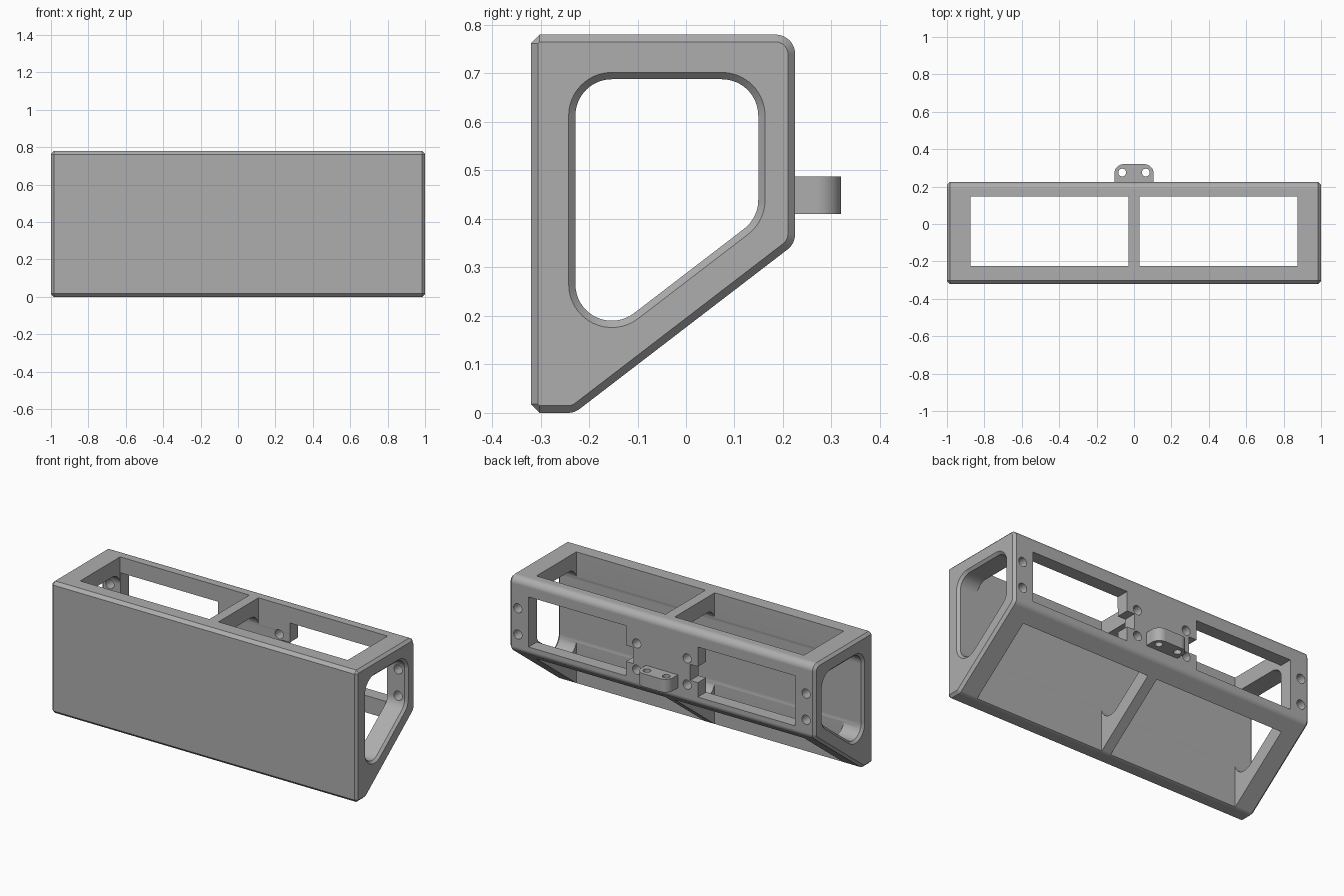
import bpy, bmesh, math
from mathutils import Vector, Matrix

cube = bpy.data.objects.get("Cube")
if cube:
    bpy.data.objects.remove(cube, do_unlink=True)

grey = bpy.data.materials.new("plain grey")
grey.use_nodes = True
COLOUR = (0.42, 0.42, 0.42, 1)
grey.diffuse_color = COLOUR
for node in grey.node_tree.nodes:
    if node.type == 'BSDF_PRINCIPLED':
        node.inputs["Base Color"].default_value = COLOUR


def outline(corners, grow=0.0):
    """Convex outline with rounded corners (u, v, radius, segments), offset by grow."""
    points = []
    count = len(corners)
    for i, (u, v, radius, segments) in enumerate(corners):
        p = Vector((u, v))
        before = Vector(corners[i - 1][:2])
        after = Vector(corners[(i + 1) % count][:2])
        d1, d2 = (p - before).normalized(), (after - p).normalized()
        n1, n2 = Vector((d1.y, -d1.x)), Vector((d2.y, -d2.x))
        mitre = (n1 + n2) / (1 + n1.dot(n2))
        p = p + mitre * grow
        if segments == 0:
            points.append(p)
            continue
        r = radius + grow
        centre = p - mitre * r
        turn = math.atan2(n1.x * n2.y - n1.y * n2.x, n1.dot(n2))
        for s in range(segments + 1):
            points.append(centre + Matrix.Rotation(turn * s / segments, 2) @ n1 * r)
    return points


def loft(name, corners, sections, axis):
    """Solid through offset copies of an outline; sections are (distance, grow)."""
    bm = bmesh.new()
    rings = []
    for t, grow in sections:
        ring = []
        for u, v in outline(corners, grow):
            ring.append(bm.verts.new((t, u, v) if axis == 'X' else (u, v, t)))
        rings.append(ring)
    n = len(rings[0])
    for low, high in zip(rings, rings[1:]):
        for i in range(n):
            j = (i + 1) % n
            bm.faces.new((low[i], low[j], high[j], high[i]))
    bm.faces.new(rings[0][::-1])
    bm.faces.new(rings[-1])
    bmesh.ops.recalc_face_normals(bm, faces=bm.faces)
    mesh = bpy.data.meshes.new(name)
    bm.to_mesh(mesh)
    bm.free()
    mesh.materials.append(grey)
    obj = bpy.data.objects.new(name, mesh)
    bpy.context.collection.objects.link(obj)
    return obj


def box(x, y, z):
    """Box cutter from three (low, high) ranges."""
    bpy.ops.mesh.primitive_cube_add(size=1, location=[sum(r) / 2 for r in (x, y, z)])
    obj = bpy.context.object
    obj.scale = [abs(r[1] - r[0]) for r in (x, y, z)]
    return obj


def drill(location, radius, depth, tilt=0.0):
    """Round hole cutter."""
    bpy.ops.mesh.primitive_cylinder_add(vertices=32, radius=radius, depth=depth,
                                        location=location, rotation=(tilt, 0, 0))
    return bpy.context.object


def cut(target, cutter):
    """Subtract a cutter and discard it."""
    cutter.hide_render = True
    bpy.context.view_layer.update()
    mod = target.modifiers.new("cut", 'BOOLEAN')
    mod.operation = 'DIFFERENCE'
    mod.solver = 'EXACT'
    mod.object = cutter
    bpy.context.view_layer.objects.active = target
    bpy.ops.object.modifier_apply(modifier=mod.name)
    bpy.data.objects.remove(cutter, do_unlink=True)


def finish(obj):
    """Smooth rounded areas, keep flat areas flat."""
    bpy.ops.object.select_all(action='DESELECT')
    obj.select_set(True)
    bpy.context.view_layer.objects.active = obj
    bpy.ops.object.shade_smooth_by_angle(angle=math.radians(25))
    mod = obj.modifiers.new("flat normals", 'WEIGHTED_NORMAL')
    mod.keep_sharp = True


# Housing: five-sided profile with chamfered ends
BODY = [(-0.32, 0, 0.018, 1), (-0.23, 0, 0.04, 8), (0.225, 0.349, 0.04, 8),
        (0.225, 0.78, 0.04, 12), (-0.32, 0.78, 0.018, 1)]
housing = loft("housing", BODY,
               [(-1, -0.015), (-0.985, 0), (0.985, 0), (1, -0.015)], 'X')

# Side opening running the full length, flared at both ends
OPENING = [(-0.228, 0.113, 0.075, 16), (0.149, 0.402, 0.075, 12),
           (0.149, 0.688, 0.075, 16), (-0.228, 0.688, 0.075, 16)]
cut(housing, loft("opening_cutter", OPENING,
                  [(-1.02, 0.034), (-0.986, 0), (0.986, 0), (1.02, 0.034)], 'X'))

for side in (-1, 1):
    # Bay open at the top and through the sloping underside
    cut(housing, box((side * 0.03, side * 0.875), (-0.225, 0.148), (-0.1, 0.9)))
    # Back window, and the notch in the centre pad beside it
    cut(housing, box((side * 0.235, side * 0.872), (0.1, 0.3), (0.39, 0.686)))
    cut(housing, box((side * 0.185, side * 0.3), (0.11, 0.31), (0.475, 0.57)))
    # Screw holes through the back
    for x in (0.165, 0.943):
        for z in (0.445, 0.6):
            cut(housing, drill((side * x, 0.19, z), 0.027, 0.16, math.pi / 2))
finish(housing)

# Mounting lug on the back with two vertical holes
LUG = [(-0.105, 0.215, 0, 0), (0.105, 0.215, 0, 0),
       (0.105, 0.32, 0.05, 12), (-0.105, 0.32, 0.05, 12)]
lug = loft("mounting_lug", LUG, [(0.41, 0), (0.487, 0)], 'Z')
for side in (-1, 1):
    cut(lug, drill((side * 0.063, 0.275, 0.45), 0.021, 0.2))
finish(lug)
